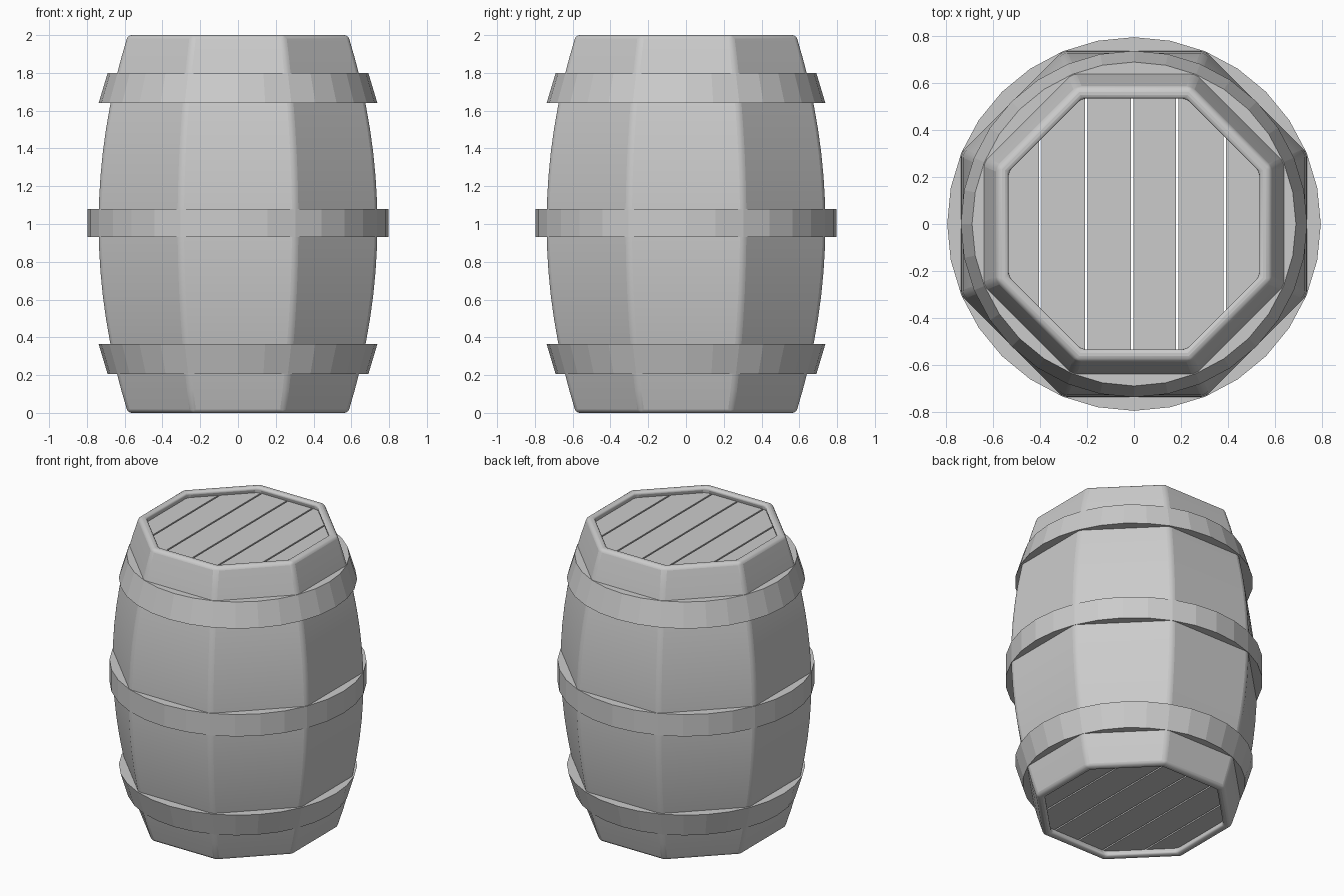
import bpy, bmesh, math

if "Cube" in bpy.data.objects:
    bpy.data.objects.remove(bpy.data.objects["Cube"])

OCT = math.cos(math.pi / 8)   # apothem -> corner radius


def add_object(name, bm):
    bmesh.ops.recalc_face_normals(bm, faces=bm.faces)
    mesh = bpy.data.meshes.new(name)
    bm.to_mesh(mesh)
    bm.free()
    ob = bpy.data.objects.new(name, mesh)
    bpy.context.collection.objects.link(ob)
    return ob


def spin_ring(name, profile, sides, phase=0.0):
    """Sweep a closed (radius, z) profile around the z axis."""
    bm = bmesh.new()
    rings = []
    for i in range(sides):
        a = phase + 2 * math.pi * i / sides
        rings.append([bm.verts.new((r * math.cos(a), r * math.sin(a), z)) for r, z in profile])
    n = len(profile)
    for i in range(sides):
        p, q = rings[i], rings[(i + 1) % sides]
        for j in range(n):
            k = (j + 1) % n
            bm.faces.new((p[j], q[j], q[k], p[k]))
    return add_object(name, bm)


def bulge(z):
    return 0.735 - 0.155 * (z - 1) ** 2


# Octagonal bulging wall, hollow, with softened corners and rims
STEPS = 16
levels = [2 * i / STEPS for i in range(STEPS + 1)]
outer = [((bulge(z) + 0.003) / OCT, z) for z in levels]
inner = [((bulge(z) - 0.05) / OCT, z) for z in reversed(levels)]
body = spin_ring("barrel_wall", outer + inner, 8, math.pi / 8)
bev = body.modifiers.new("soft_edges", 'BEVEL')
bev.width = 0.02
bev.segments = 3
bev.limit_method = 'ANGLE'
bev.angle_limit = math.radians(30)
bpy.context.view_layer.objects.active = body
body.select_set(True)
bpy.ops.object.shade_smooth_by_angle(angle=math.radians(30))

# Three 32-sided hoops: bottom z, top z, bottom radius, top radius
for name, z0, z1, r0, r1 in (
        ("lower_hoop", 0.205, 0.365, 0.69, 0.738),
        ("middle_hoop", 0.93, 1.08, 0.796, 0.796),
        ("upper_hoop", 1.64, 1.80, 0.738, 0.69)):
    spin_ring(name, [(r0, z0), (r1, z1), (r1 - 0.085, z1), (r0 - 0.085, z0)], 32)

# Planked lids, clipped to the octagon, with open gaps between boards
A = 0.55
K = A * math.tan(math.pi / 8)
GAP = 0.005
cuts = [-A, -0.40, -0.203, -0.008, 0.184, 0.387, A]


def half_length(x):
    return min(A, A * math.sqrt(2) - abs(x))


def add_plank(name, x0, x1, z0, z1):
    xs = [x0] + [k for k in (-K, K) if x0 < k < x1] + [x1]
    outline = [(x, -half_length(x)) for x in xs] + [(x, half_length(x)) for x in reversed(xs)]
    bm = bmesh.new()
    face = bm.faces.new([bm.verts.new((x, y, z0)) for x, y in outline])
    ext = bmesh.ops.extrude_face_region(bm, geom=[face])
    top = [v for v in ext["geom"] if isinstance(v, bmesh.types.BMVert)]
    bmesh.ops.translate(bm, verts=top, vec=(0, 0, z1 - z0))
    bm.faces.ensure_lookup_table()
    if face.is_valid and len([e for e in face.edges if len(e.link_faces) < 2]):
        bmesh.ops.holes_fill(bm, edges=bm.edges)
    add_object(name, bm)


for lid, z0, z1 in (("top", 1.93, 1.96), ("bottom", 0.04, 0.07)):
    for i in range(len(cuts) - 1):
        a = cuts[i] + (GAP if i else 0)
        b = cuts[i + 1] - (GAP if i < len(cuts) - 2 else 0)
        add_plank(f"{lid}_plank_{i + 1}", a, b, z0, z1)
